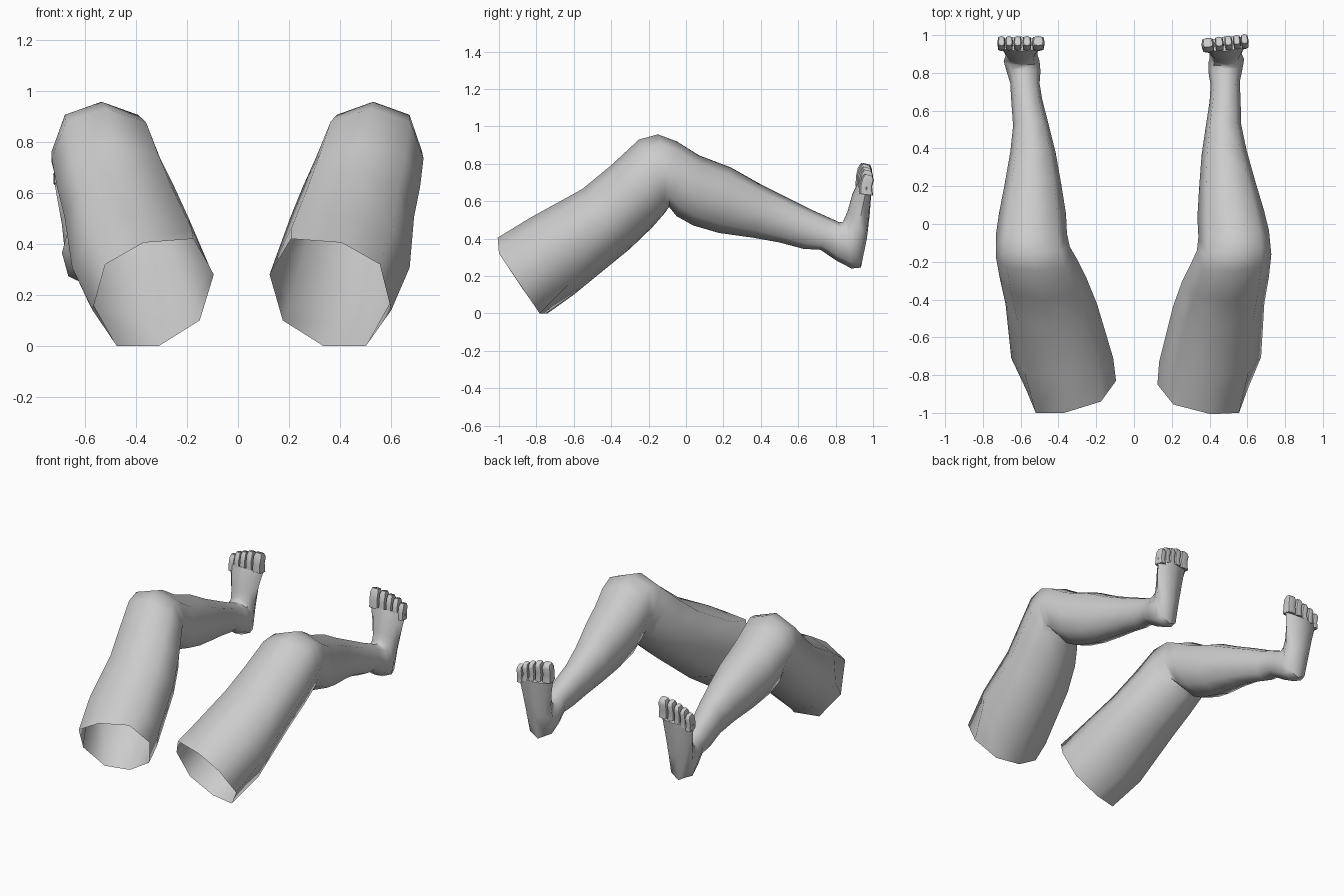
import bpy, bmesh
from math import sin, cos, pi
from mathutils import Vector, Matrix

if "Cube" in bpy.data.objects:
    bpy.data.objects.remove(bpy.data.objects["Cube"])

# open thigh end, outer side round over the top
OPENING = [(-.57, -.88, .14), (-.52, -1, .32), (-.37, -1, .405), (-.175, -.94, .42),
           (-.095, -.83, .28), (-.15, -.76, .10), (-.31, -.74, 0), (-.475, -.78, 0)]

# cross-sections: front/top point (y, z), back/sole point (y, z), outer x, inner x
SECTIONS = [
    (-.82, .515, -.60, .10, -.65, -.11),     # thigh
    (-.55, .665, -.30, .345, -.68, -.195),
    (-.40, .79, -.18, .46, -.71, -.25),
    (-.25, .93, -.11, .54, -.73, -.305),     # knee
    (-.15, .957, -.09, .57, -.73, -.34),
    (-.05, .92, -.05, .52, -.73, -.355),
    (.07, .845, .04, .47, -.715, -.36),      # calf
    (.24, .78, .18, .43, -.685, -.385),
    (.40, .69, .36, .405, -.655, -.415),
    (.54, .62, .50, .38, -.64, -.45),
    (.68, .55, .63, .345, -.65, -.485),      # ankle
    (.77, .51, .72, .34, -.655, -.50),
    (.82, .487, .80, .285, -.675, -.495),
    (.84, .49, .885, .24, -.69, -.50),       # heel
    (.85, .515, .935, .245, -.68, -.51),
    (.865, .55, .967, .40, -.69, -.51),      # foot
    (.89, .64, .982, .53, -.71, -.495),
    (.915, .69, .992, .66, -.725, -.475),
]

# toes: centre x, half width, base z, tip z
TOES = [(-.507, .034, .68, .805), (-.567, .024, .68, .80), (-.616, .022, .67, .785),
        (-.661, .021, .66, .77), (-.702, .021, .64, .745)]


def ring(yt, zt, yb, zb, xo, xi, n=8, square=1.04):
    top, bot = Vector((0, yt, zt)), Vector((0, yb, zb))
    mid, up = (top + bot) / 2, (top - bot) / 2
    pts = []
    for i in range(n):
        a = pi - 2 * pi * i / n
        k = square if i % 2 else 1
        p = mid + up * sin(a) * k
        p.x = (xo + xi) / 2 + (xi - xo) / 2 * cos(a) * k
        pts.append(p)
    return pts


def left_pose(p):
    return Vector(p)


def right_pose(p):
    # mirrored, with the lower leg turned inward at the knee
    p = Vector((-p[0], p[1], p[2]))
    pivot = Vector((.54, -.2, 0))
    turn = Matrix.Rotation(.1 if p.y > -.2 else .045, 3, 'Z')
    return turn @ (p - pivot) + pivot


def loft(name, lofts, pose, cap_start=False):
    bm = bmesh.new()
    for rings in lofts:
        vs = [[bm.verts.new(pose(p)) for p in r] for r in rings]
        for a, b in zip(vs, vs[1:]):
            for i in range(len(a)):
                j = (i + 1) % len(a)
                bm.faces.new((a[i], a[j], b[j], b[i]))
        bm.faces.new(vs[-1])
        if cap_start:
            bm.faces.new(vs[0])
    bmesh.ops.recalc_face_normals(bm, faces=bm.faces)
    me = bpy.data.meshes.new(name)
    bm.to_mesh(me)
    bm.free()
    me.shade_smooth()
    me.set_sharp_from_angle(angle=1.0)
    ob = bpy.data.objects.new(name, me)
    bpy.context.collection.objects.link(ob)


def toe(cx, w, z0, z1):
    h = z1 - z0
    steps = [(0, .915, .99, 1), (.45, .918, .985, .95), (.8, .928, .995, 1), (1, .945, .985, .75)]
    return [ring(yt, z0 + t * h, yb, z0 + t * h - .01, cx - w * s, cx + w * s, square=1.15)
            for t, yt, yb, s in steps]


for side, pose in (("left", left_pose), ("right", right_pose)):
    loft(side + "_leg", [[OPENING] + [ring(*s) for s in SECTIONS]], pose)
    loft(side + "_toes", [toe(*t) for t in TOES], pose, True)
